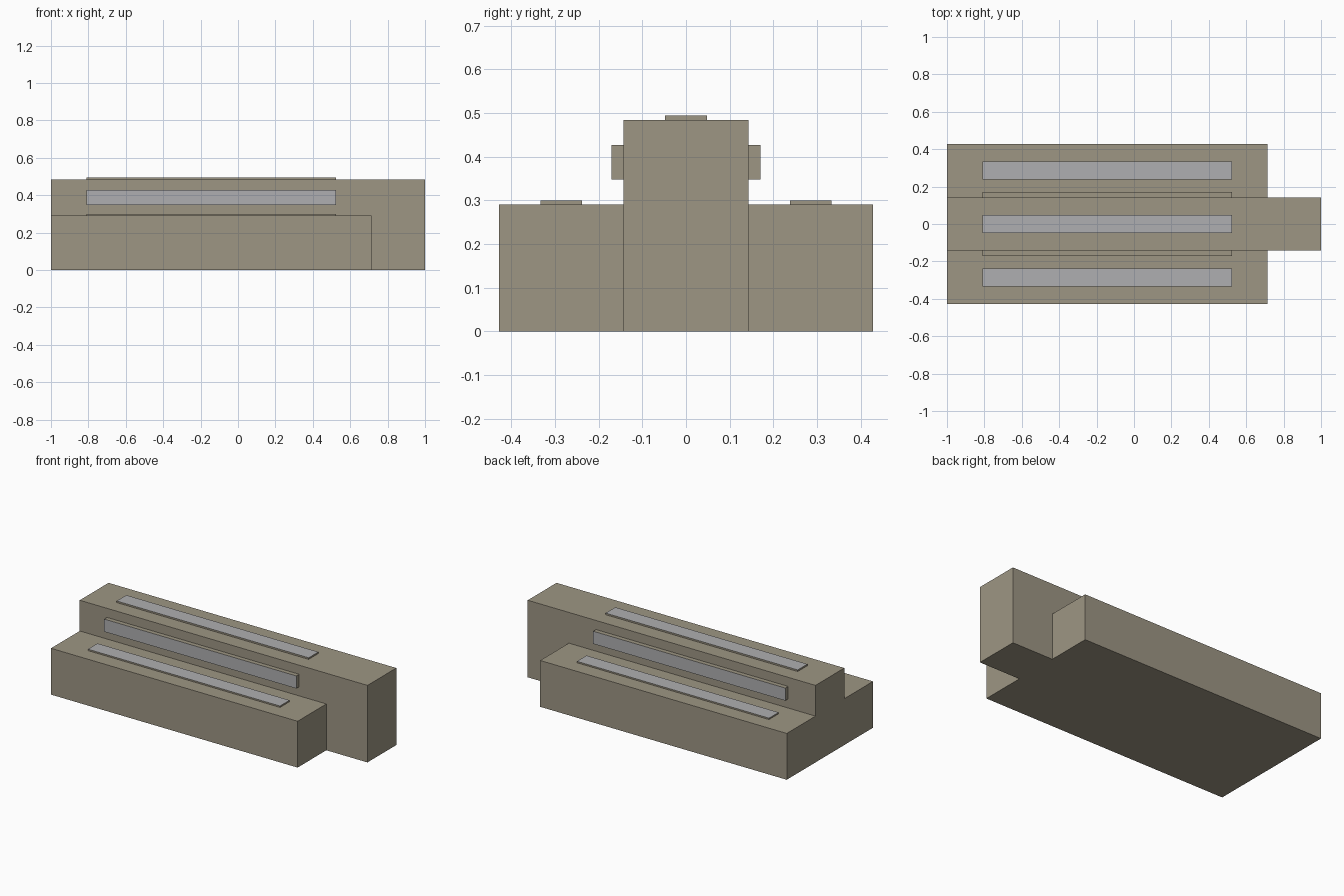
import bpy, bmesh
from mathutils import Vector

if "Cube" in bpy.data.objects:
    bpy.data.objects.remove(bpy.data.objects["Cube"])


def material(name, rgb):
    m = bpy.data.materials.new(name)
    m.diffuse_color = (*rgb, 1)
    m.use_nodes = True
    m.node_tree.nodes["Principled BSDF"].inputs["Base Color"].default_value = m.diffuse_color
    return m


STONE = material("tan_body", (0.34, 0.305, 0.23))
PANE = material("grey_panel", (0.43, 0.43, 0.44))


def box(name, x, y, z, pane_dir=None):
    """Box from (min, max) ranges; the face looking along pane_dir is grey."""
    bm = bmesh.new()
    bmesh.ops.create_cube(bm, size=1)
    for v in bm.verts:
        v.co = [r[0] if c < 0 else r[1] for c, r in zip(v.co, (x, y, z))]
    bmesh.ops.recalc_face_normals(bm, faces=bm.faces)
    if pane_dir:
        for f in bm.faces:
            f.normal_update()
            f.material_index = int(f.normal.dot(Vector(pane_dir)) > 0.9)
    me = bpy.data.meshes.new(name)
    bm.to_mesh(me)
    bm.free()
    me.materials.append(STONE)
    if pane_dir:
        me.materials.append(PANE)
    ob = bpy.data.objects.new(name, me)
    bpy.context.collection.objects.link(ob)
    return ob


PANEL_X = (-0.81, 0.525)

# Tall central hall and its roof skylight
box("central_block", (-1, 1), (-0.143, 0.143), (0, 0.484))
box("central_skylight", PANEL_X, (-0.048, 0.048), (0.48, 0.494), (0, 0, 1))

# Lower wings, wing skylights and upper wall windows on both sides
for side, s in (("front", -1), ("back", 1)):
    def span(a, b):
        return tuple(sorted((s * a, s * b)))
    box(side + "_wing", (-1, 0.714), span(0.143, 0.428), (0, 0.291))
    box(side + "_skylight", PANEL_X, span(0.238, 0.333), (0.287, 0.30), (0, 0, 1))
    box(side + "_window", PANEL_X, span(0.14, 0.171), (0.348, 0.427), (0, s, 0))
